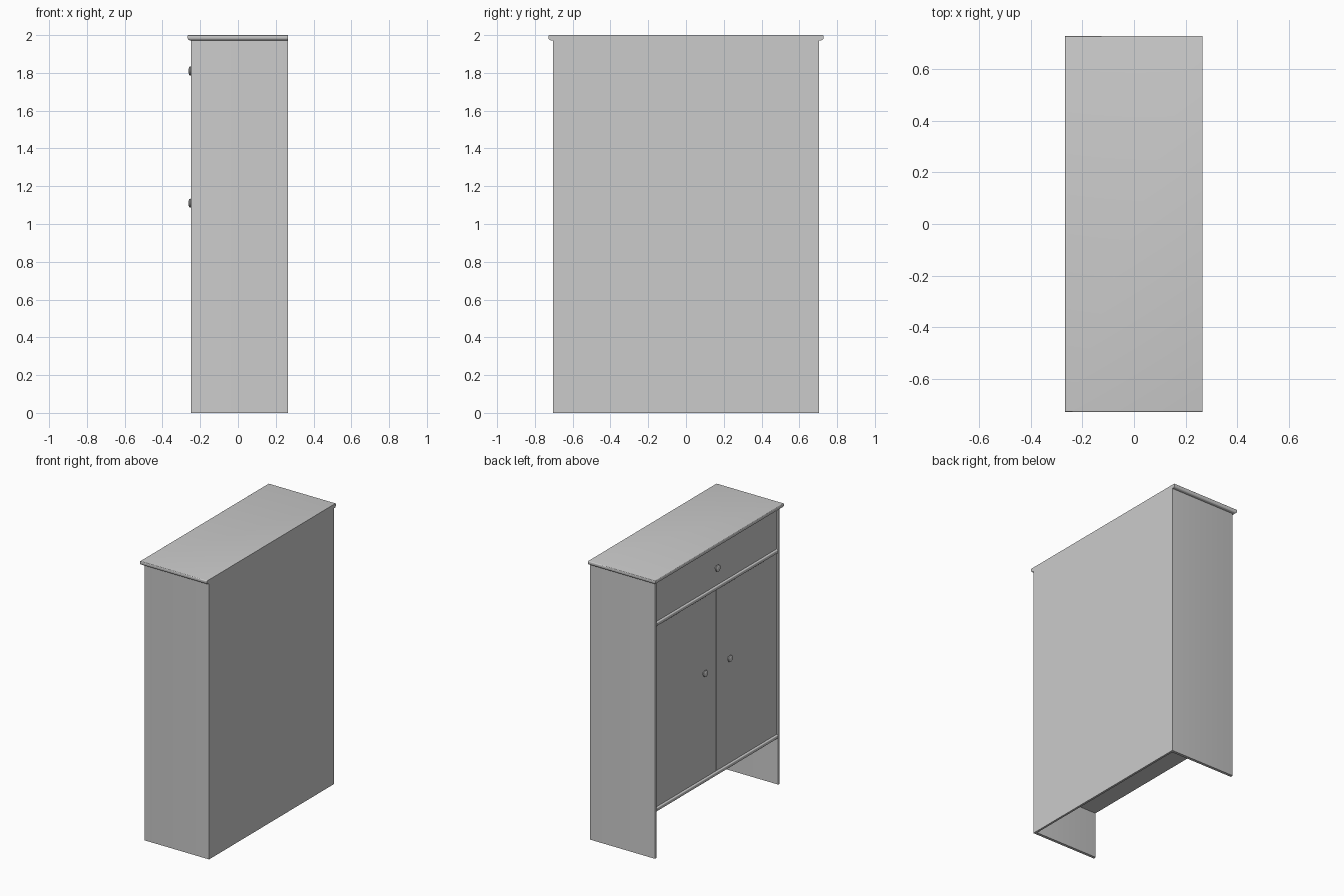
import bpy, bmesh, math
from mathutils import Matrix

if "Cube" in bpy.data.objects:
    bpy.data.objects.remove(bpy.data.objects["Cube"])

FRONT, BACK, HALF = -0.25, 0.265, 0.705   # cabinet faces towards -x
T = 0.02                                  # board thickness


def finish(name, bm, smooth=True):
    bmesh.ops.recalc_face_normals(bm, faces=bm.faces[:])
    me = bpy.data.meshes.new(name)
    bm.to_mesh(me)
    bm.free()
    ob = bpy.data.objects.new(name, me)
    bpy.context.collection.objects.link(ob)
    if smooth:
        bpy.ops.object.select_all(action='DESELECT')
        ob.select_set(True)
        bpy.context.view_layer.objects.active = ob
        bpy.ops.object.shade_smooth_by_angle(angle=math.radians(35))
    return ob


def box(name, x, y, z, rounds=()):
    """Box from (min, max) ranges; rounds = list of (edge test on midpoint, radius)."""
    bm = bmesh.new()
    bmesh.ops.create_cube(bm, size=1)
    for v in bm.verts:
        v.co = [r[0] if c < 0 else r[1] for c, r in zip(v.co, (x, y, z))]
    for test, radius in rounds:
        edges = [e for e in bm.edges if test((e.verts[0].co + e.verts[1].co) / 2, e)]
        bmesh.ops.bevel(bm, geom=edges, offset=radius, segments=4,
                        profile=0.5, affect='EDGES')
    return finish(name, bm, bool(rounds))


def horizontal_rim(z):
    # edges at height z, except the one along the back
    return lambda m, e: abs(m.z - z) < 1e-4 and m.x < BACK - 1e-4 \
        and all(abs(v.co.z - z) < 1e-4 for v in e.verts)


def front_edges(axis):
    # edges on the front face running along the given axis
    return lambda m, e: abs(m.x - FRONT) < 1e-4 \
        and abs((e.verts[0].co - e.verts[1].co)[axis]) > 0.1


# Carcass: side boards and back run to the floor
for s, side in ((-1, "right"), (1, "left")):
    ys = sorted((s * HALF, s * (HALF - T)))
    box("side_board_" + side, (FRONT, BACK), ys, (0, 1.975), [(front_edges(2), 0.004)])
inner = HALF - T
box("back_board", (BACK - 0.015, BACK), (-inner, inner), (0, 1.975))

# Overhanging top with rounded rim, flush at the back
box("top_board", (-0.267, BACK), (-0.728, 0.728), (1.972, 2.0),
    [(horizontal_rim(1.972), 0.014), (horizontal_rim(2.0), 0.006)])

# Shelves whose front edges show as rails
for name, z0, z1 in (("bottom_shelf", 0.33, 0.355), ("middle_shelf", 1.655, 1.68)):
    box(name, (FRONT, BACK - 0.015), (-inner, inner), (z0, z1), [(front_edges(1), 0.006)])

# Recessed drawer front and doors
PANEL = -0.238
box("drawer_front", (PANEL, PANEL + T), (-inner + 0.002, inner - 0.002), (1.682, 1.972))
for s, side in ((-1, "right"), (1, "left")):
    ys = sorted((s * 0.002, s * (inner - 0.002)))
    box("door_" + side, (PANEL, PANEL + T), ys, (0.357, 1.653))


def knob(name, y, z):
    # turned profile: (radius, distance out from panel)
    profile = [(0.012, 0), (0.012, 0.007), (0.021, 0.010), (0.024, 0.014),
               (0.023, 0.019), (0.018, 0.022), (0.009, 0.0235), (0, 0.024)]
    bm = bmesh.new()
    vs = [bm.verts.new((r, 0, h)) for r, h in profile]
    es = [bm.edges.new(p) for p in zip(vs, vs[1:])]
    bmesh.ops.spin(bm, geom=vs + es, cent=(0, 0, 0), axis=(0, 0, 1),
                   angle=math.tau, steps=24)
    bmesh.ops.remove_doubles(bm, verts=bm.verts[:], dist=1e-5)
    bm.transform(Matrix.Translation((PANEL, y, z)) @ Matrix.Rotation(-math.pi / 2, 4, 'Y'))
    finish(name, bm)


knob("drawer_knob", 0, 1.81)
knob("door_knob_right", -0.14, 1.11)
knob("door_knob_left", 0.14, 1.11)
